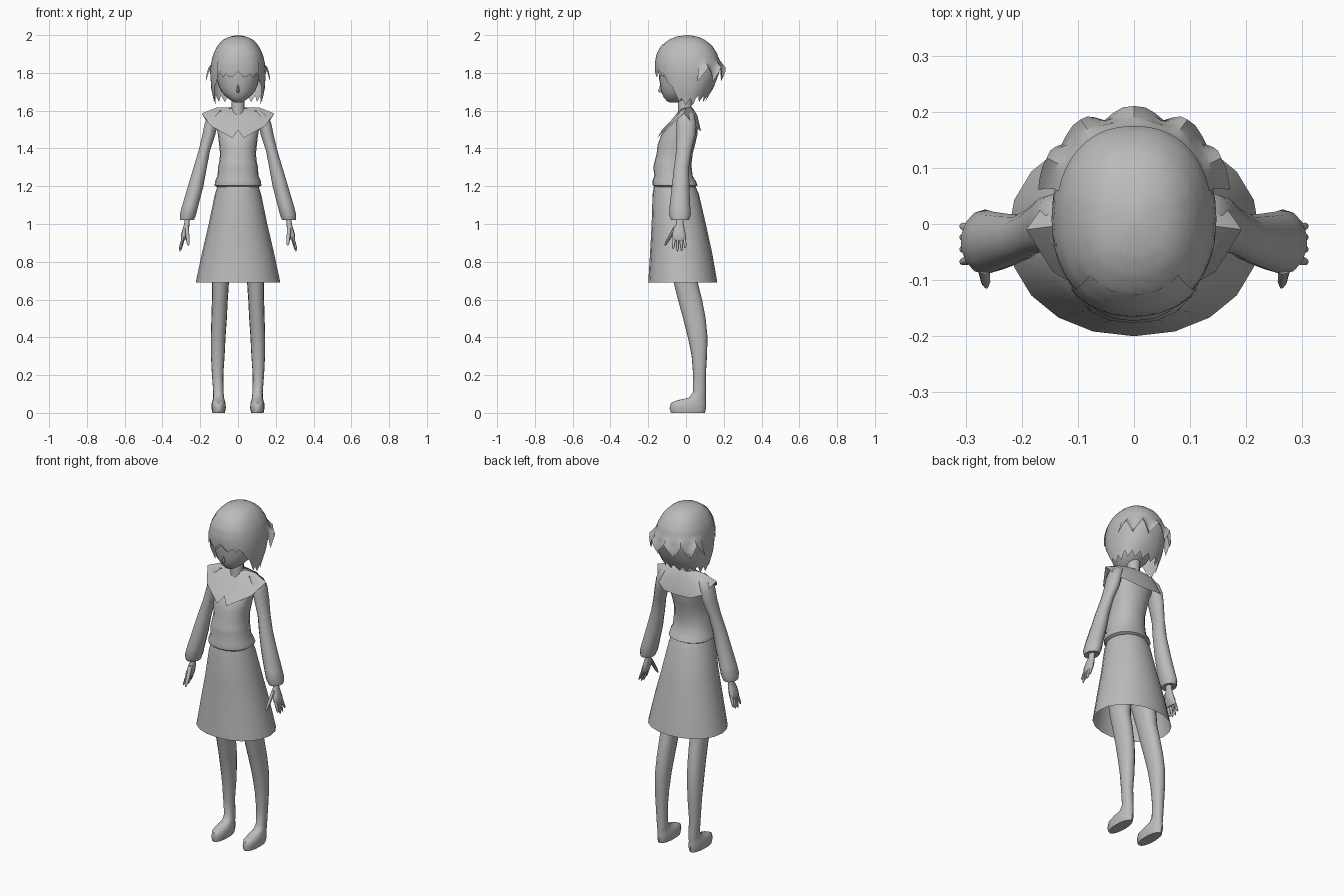
import bpy, bmesh, math

grey = bpy.data.materials.new("plain_grey")
grey.diffuse_color = (0.5, 0.5, 0.5, 1)


def finish(name, rings, closed=True, caps=(True, True), mirror=False):
    """Skin a list of equal-length point rings into one object."""
    bm = bmesh.new()
    vs = [[bm.verts.new(p) for p in r] for r in rings]
    n = len(rings[0])
    for a, b in zip(vs, vs[1:]):
        for i in range(n if closed else n - 1):
            j = (i + 1) % n
            bm.faces.new((a[i], a[j], b[j], b[i]))
    if caps[0]:
        bm.faces.new(vs[0])
    if caps[1]:
        bm.faces.new(vs[-1])
    bmesh.ops.remove_doubles(bm, verts=bm.verts, dist=1e-5)
    bmesh.ops.recalc_face_normals(bm, faces=bm.faces)
    me = bpy.data.meshes.new(name)
    bm.to_mesh(me)
    bm.free()
    ob = bpy.data.objects.new(name, me)
    bpy.context.collection.objects.link(ob)
    me.materials.append(grey)
    if mirror:
        ob.modifiers.new("mirror", 'MIRROR').use_clip = False
    bpy.ops.object.select_all(action='DESELECT')
    ob.select_set(True)
    bpy.context.view_layer.objects.active = ob
    bpy.ops.object.shade_smooth_by_angle(angle=math.radians(45))
    return ob


def oval(a, cx, rx, yf, yb, z, e=2.0):
    """Point on a superellipse; a = 0 faces the front (-y)."""
    s, c = math.sin(a), math.cos(a)
    p = lambda v: math.copysign(abs(v) ** (2 / e), v)
    return (cx + rx * p(s), (yf + yb) / 2 - (yb - yf) / 2 * p(c), z)


def loft(name, rows, n=16, e=2.0, caps=(True, True), mirror=False):
    """rows of (z, centre x, half width, y front, y back)"""
    rings = [[oval(math.tau * i / n, cx, rx, yf, yb, z, e) for i in range(n)]
             for z, cx, rx, yf, yb in rows]
    return finish(name, rings, True, caps, mirror)


# Skirt, open below
loft("skirt", [(1.21, 0, .105, -.168, .045), (1.16, 0, .122, -.177, .068),
               (1.0, 0, .155, -.182, .105), (.85, 0, .19, -.19, .138),
               (.69, 0, .224, -.2, .166)], 20, 2.1, (True, False))

# Blouse with gathered hem
loft("blouse", [(1.195, 0, .11, -.165, .045), (1.205, 0, .124, -.176, .062),
                (1.23, 0, .12, -.177, .05), (1.255, 0, .108, -.168, .035),
                (1.30, 0, .106, -.173, .03), (1.325, 0, .1, -.168, .03),
                (1.37, 0, .095, -.156, .035), (1.42, 0, .1, -.15, .048),
                (1.47, 0, .106, -.132, .06), (1.52, 0, .115, -.09, .064),
                (1.57, 0, .115, -.05, .055), (1.60, 0, .095, -.03, .04),
                (1.612, 0, .05, -.025, .03)], 20, 2.2)

# Broad collar: inner, middle and outer edges of the right half, mirrored
inner = [(0, .035, 1.615), (.03, .033, 1.615), (.045, .02, 1.617), (.05, 0, 1.617),
         (.045, -.025, 1.608), (.025, -.04, 1.59), (0, -.05, 1.575)]
middle = [(0, .06, 1.57), (.06, .06, 1.575), (.095, .04, 1.6), (.112, 0, 1.617),
          (.09, -.055, 1.578), (.045, -.085, 1.54), (0, -.09, 1.535)]
outer = [(0, .08, 1.485), (.085, .08, 1.49), (.15, .05, 1.515), (.192, -.01, 1.585),
         (.145, -.085, 1.52), (.03, -.152, 1.455), (0, -.128, 1.497)]
finish("collar", [inner, middle, outer], False, (False, False), True)

# Sleeves with full cuffs
loft("sleeve", [(1.6, .1, .025, -.03, .03), (1.575, .125, .036, -.045, .045),
                (1.53, .142, .036, -.05, .054), (1.47, .155, .035, -.05, .05),
                (1.39, .178, .031, -.052, .03), (1.3, .2, .036, -.064, .016),
                (1.2, .224, .042, -.075, .018), (1.1, .252, .044, -.086, .022),
                (1.05, .265, .044, -.09, .026), (1.02, .27, .038, -.078, .016),
                (1.025, .27, .018, -.055, -.005)], 14, mirror=True)

# Hands
loft("palm", [(1.03, .268, .014, -.052, -.012), (1.0, .271, .014, -.052, -.012),
              (.975, .276, .017, -.066, -.008), (.945, .284, .017, -.073, -.002),
              (.92, .29, .013, -.072, 0), (.912, .291, .009, -.068, -.004)], 12, 2.3, mirror=True)


def finger(name, y0, y1, x0, x1, z0, z1, r):
    rows = []
    for t, k in ((0, 1), (.5, .95), (.85, .75), (1, .3)):
        x, y, z = x0 + (x1 - x0) * t, y0 + (y1 - y0) * t, z0 + (z1 - z0) * t
        rows.append((z, x, r * k, y - r * k, y + r * k))
    loft(name, rows, 8, mirror=True)


for k, (y0, y1, z1) in enumerate([(-.062, -.068, .868), (-.045, -.045, .855),
                                  (-.027, -.023, .858), (-.01, -.003, .872)]):
    finger("finger_%d" % (k + 1), y0, y1, .288, .308, .93, z1, .0085)
finger("thumb", -.055, -.112, .272, .263, .985, .885, .011)

# Legs and shoes in one skin, running up under the skirt
loft("leg", [(0, .1025, .033, -.08, .1), (.025, .1025, .038, -.087, .106),
             (.052, .1025, .037, -.08, .106), (.066, .1025, .032, -.05, .106),
             (.08, .1025, .029, .015, .106), (.11, .104, .027, .038, .105),
             (.2, .108, .03, .038, .105), (.3, .107, .036, .03, .111),
             (.4, .105, .039, .01, .114), (.5, .1, .041, -.015, .104),
             (.6, .096, .042, -.043, .085), (.69, .093, .045, -.065, .062),
             (.85, .082, .055, -.105, .055), (1.1, .062, .06, -.14, .05)],
     16, 2.2, mirror=True)

# Neck, face and nose
loft("neck", [(1.57, 0, .04, -.045, .035), (1.62, 0, .034, -.042, .03),
              (1.72, 0, .036, -.045, .035)], 14)
loft("face", [(1.643, 0, .014, -.083, -.045), (1.65, 0, .032, -.1, -.02),
              (1.67, 0, .06, -.118, .02), (1.7, 0, .088, -.131, .06),
              (1.735, 0, .104, -.136, .09), (1.77, 0, .112, -.143, .11),
              (1.85, 0, .118, -.145, .13), (1.93, 0, .08, -.1, .09)], 24, 2.1)
loft("nose", [(1.695, 0, .006, -.136, -.11), (1.703, 0, .009, -.148, -.11),
              (1.735, 0, .004, -.138, -.11)], 8)

# Hair shape: z, half width, y front, y back
SHAPE = [(2.0, 0, .01, .01), (1.993, .045, -.05, .06), (1.975, .08, -.092, .1),
         (1.945, .108, -.128, .138), (1.9, .131, -.152, .166), (1.85, .143, -.16, .18),
         (1.8, .147, -.158, .176), (1.72, .142, -.14, .145), (1.66, .13, -.11, .108),
         (1.6, .12, -.09, .085)]


def hair_point(a, z, off):
    for p, q in zip(SHAPE, SHAPE[1:]):
        if z >= q[0]:
            break
    t = (p[0] - z) / (p[0] - q[0])
    rx, yf, yb = (p[k] + (q[k] - p[k]) * t for k in (1, 2, 3))
    return oval(a, 0, rx + off, yf - off, yb + off, z, 2.25)


def zigzag(i, period):
    return abs((i % period) / period * 2 - 1)


def hair(name, first, last, top, bottom, flare, period, levels=12):
    """Shell of hair between two steps of a 72-step circle, with a jagged lower edge."""
    rings = []
    for k in range(levels + 1):
        t = k / levels
        row = []
        for i in range(first, last + 1):
            a = math.tau * i / 72
            d = abs((math.degrees(a) + 180) % 360 - 180)
            low = bottom(d, zigzag(i, period))
            z = top - (top - low) * t ** (1.5 if top == 2 else 1)
            row.append(hair_point(a, z, flare(t)))
        rings.append(row)
    return finish(name, rings, False, (False, False))


def bob_edge(d, s):
    if d < 42:
        return 1.775 + .03 * s
    if d < 72:
        return 1.785 - (d - 42) / 30 * .13 + .02 * s
    return (1.63 if d < 115 else 1.645) + .035 * s


hair("hair_bob", 0, 72, 2.0, bob_edge, lambda t: 0, 4, 18)
hair("hair_fringe", -9, 9, 1.95, lambda d, s: 1.775 + .045 * s, lambda t: .003 + .003 * t, 6)
hair("hair_back_locks", 21, 51, 1.88, lambda d, s: 1.755 + .075 * s,
     lambda t: .002 + .03 * t * t, 6)
